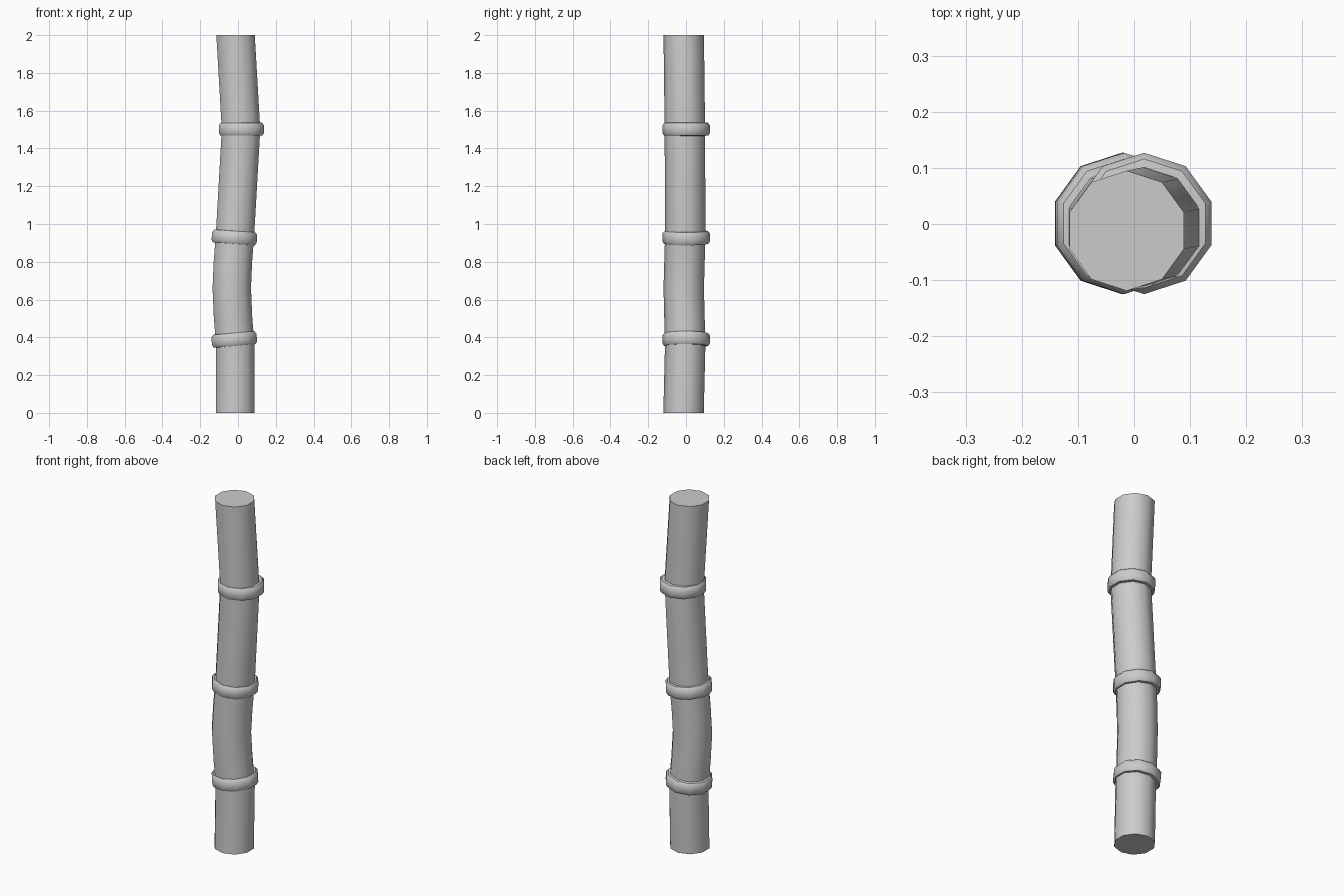
import bpy, bmesh, math
from mathutils import Vector, Matrix

if "Cube" in bpy.data.objects:
    bpy.data.objects.remove(bpy.data.objects["Cube"])

SIDES = 10


def circle(radius, z=0.0):
    step = 2 * math.pi / SIDES
    return [Vector((radius * math.cos(step * (i + 0.5)),
                    radius * math.sin(step * (i + 0.5)), z)) for i in range(SIDES)]


def loft(name, loops, cap):
    bm = bmesh.new()
    rows = [[bm.verts.new(p) for p in loop] for loop in loops]
    for a, b in zip(rows, rows[1:]):
        for i in range(SIDES):
            j = (i + 1) % SIDES
            bm.faces.new((a[i], a[j], b[j], b[i]))
    if cap:
        bm.faces.new(rows[0][::-1])
        bm.faces.new(rows[-1])
    mesh = bpy.data.meshes.new(name)
    bm.to_mesh(mesh)
    bm.free()
    obj = bpy.data.objects.new(name, mesh)
    bpy.context.collection.objects.link(obj)
    bpy.context.view_layer.objects.active = obj
    for o in bpy.context.selected_objects:
        o.select_set(False)
    obj.select_set(True)
    bpy.ops.object.shade_smooth_by_angle(angle=math.radians(38))
    return obj


def turned(points):
    # vertices at 18 + 36k degrees, so corners lie on the y axis
    return points


# Gently bending stalk
path = [(-0.015, -0.013, 0), (-0.015, -0.004, 0.37), (-0.026, -0.008, 0.5),
        (-0.033, -0.012, 0.66), (-0.027, -0.008, 0.8), (-0.016, -0.004, 0.94),
        (0.016, -0.006, 1.5), (-0.013, -0.012, 2.0)]
loft("stalk", [[p + Vector(c) for p in circle(0.107)] for c in path], True)

# Raised joints, tilted with the stalk
profile = [(0.1, -0.036), (0.117, -0.035), (0.126, -0.021),
           (0.126, 0.019), (0.115, 0.033), (0.1, 0.035)]
joints = [(-0.020, 0.001, 0.39, -0.09), (-0.019, 0.001, 0.93, 0.07),
          (0.018, 0.001, 1.503, 0.0)]
for n, (x, y, z, tilt) in enumerate(joints, 1):
    place = Matrix.Translation((x, y, z)) @ Matrix.Rotation(tilt, 4, 'Y')
    loft(f"joint_ring_{n}", [[place @ p for p in circle(r, h)] for r, h in profile], False)
